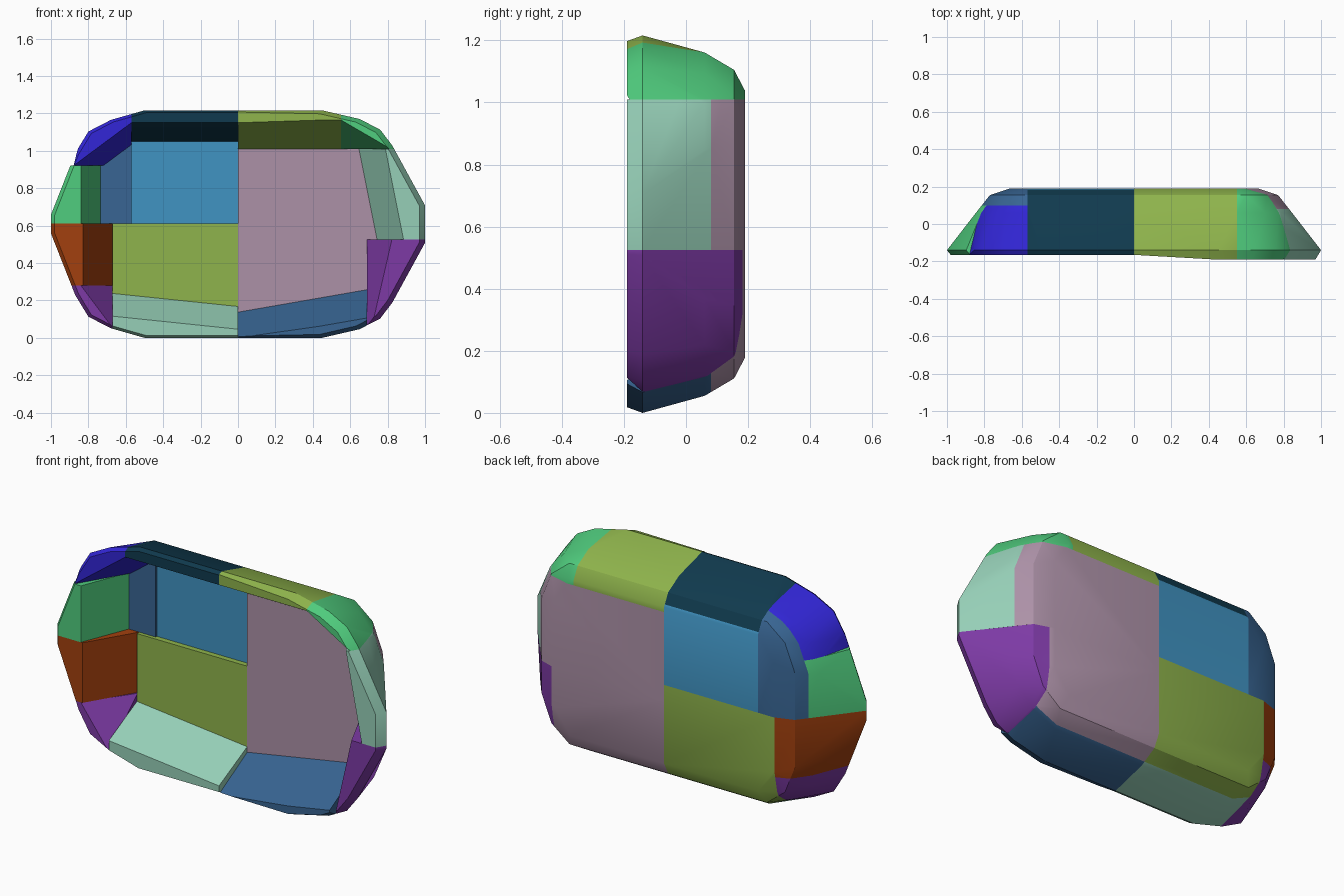
import bpy, bmesh, math
from mathutils import Vector

cube = bpy.data.objects.get("Cube")
if cube:
    bpy.data.objects.remove(cube, do_unlink=True)

MID_Z = .608                        # height of the shell's centre line
RIM_Y, WALL_DEPTH = -.165, .25      # where the inner walls start and how deep they run
CAVITY = Vector((0, -.12, MID_Z))   # a point inside the hollow


def material(name, red, green, blue):
    lin = [((c / 255 + .055) / 1.055) ** 2.4 for c in (red, green, blue)]
    m = bpy.data.materials.new(name)
    m.use_nodes = True
    m.diffuse_color = (*lin, 1)
    m.node_tree.nodes["Principled BSDF"].inputs["Base Color"].default_value = (*lin, 1)
    return m


mint = material("mint", 150, 207, 183)
purple = material("purple", 125, 58, 165)
mauve = material("mauve", 172, 145, 167)
olive = material("olive", 143, 180, 76)
dark_teal = material("dark_teal", 16, 58, 78)
sky_blue = material("sky_blue", 64, 147, 194)
slate_blue = material("slate_blue", 56, 101, 147)
indigo = material("indigo", 50, 38, 215)
green = material("green", 80, 205, 126)
rust = material("rust", 162, 64, 14)


def ring(y, corner, scale=1):
    """Half outline at depth y: a corner curve mirrored above and below the centre line."""
    curve = [(0, corner[0][1])] + corner
    return [Vector((x * scale, y, MID_Z + s * h * scale)) for x, h in curve for s in (-1, 1)]


# Convex outer form of each half, as corner curves (x, height from the centre line)
shared = ring(.06, [(.55, .553), (.7, .487), (.785, .39), (.845, .24)])
shared += ring(.155, [(.6, .497), (.71, .41), (.77, .26)])
shared += ring(.19, [(.57, .43), (.665, .3)])
rim_left = [(.45, .608), (.65, .562), (.76, .505), (.825, .42), (1, .1)]
rim_right = [(.5, .608), (.68, .557), (.8, .495), (.87, .38), (1, .05)]
left_half = shared + ring(-.14, rim_left) + ring(RIM_Y, rim_left, .985)
left_half += [p for p in ring(-.19, rim_left, .97) if p.x > .2]
right_half = shared + ring(-.14, rim_right) + ring(RIM_Y, rim_right, .98)
right_half = [Vector((-p.x, p.y, p.z)) for p in right_half]


def hull(points):
    bm = bmesh.new()
    for p in points:
        bm.verts.new(p)
    bmesh.ops.remove_doubles(bm, verts=bm.verts[:], dist=.0005)
    bmesh.ops.convex_hull(bm, input=bm.verts[:])
    loose = [v for v in bm.verts if not v.link_faces]
    bmesh.ops.delete(bm, geom=loose, context="VERTS")
    return bm


def cut(bm, co, no):
    """Remove what lies on the normal side of the plane and close the solid."""
    bmesh.ops.bisect_plane(bm, geom=bm.verts[:] + bm.edges[:] + bm.faces[:], dist=1e-5,
                           plane_co=co, plane_no=no, clear_outer=True)
    points = [v.co.copy() for v in bm.verts]
    bm.free()
    return hull(points)


def wall_cut(bm, axis, rim, back, tilt, keep_outside):
    """Cut by a sloping wall: its position on the axis goes from rim to back with depth,
    and changes by tilt along the other upright axis."""
    other = 2 - axis
    no, co = Vector((0, -(back - rim) / WALL_DEPTH, 0)), Vector((0, RIM_Y, 0))
    no[axis], no[other], co[axis] = 1, -tilt, rim
    if (no.dot(CAVITY - co) > 0) != keep_outside:
        no.negate()
    return cut(bm, co, no.normalized())


def panel(name, colour, half, x=(), y=(), z=(), inner=None, trim=None):
    """One panel: half shell limited by axis ranges, an inner wall and an outer trim."""
    bm = hull(half)
    for axis, limits in enumerate((x, y, z)):
        for limit, sign in zip(limits, (-1, 1)):
            if limit is not None:
                no = Vector((0, 0, 0))
                no[axis] = sign
                bm = cut(bm, no * limit * sign, no)
    if inner:
        bm = wall_cut(bm, *inner, True)
    if trim:
        bm = wall_cut(bm, *trim, False)
    bmesh.ops.dissolve_limit(bm, angle_limit=.01, verts=bm.verts[:], edges=bm.edges[:])
    bmesh.ops.recalc_face_normals(bm, faces=bm.faces[:])
    mesh = bpy.data.meshes.new(name)
    bm.to_mesh(mesh)
    bm.free()
    mesh.materials.append(colour)
    ob = bpy.data.objects.new(name, mesh)
    bpy.context.collection.objects.link(ob)
    # Soft rounding with crisp seams
    for selected in bpy.context.selected_objects:
        selected.select_set(False)
    ob.select_set(True)
    bpy.context.view_layer.objects.active = ob
    bpy.ops.object.shade_smooth_by_angle(angle=math.radians(28))


X, Z = 0, 2

# Model's left half
panel("left_back_upper", mauve, left_half, y=(.08,), z=(.525, 1.01))
panel("left_back_lower", mauve, left_half, x=(None, .69), y=(.08,), z=(None, .525))
panel("left_top", olive, left_half, x=(None, .55), z=(1.01,), inner=(Z, 1.15, 1.01, 0))
panel("left_top_corner", green, left_half, x=(.55,), z=(1.01,), inner=(Z, 1.47, 1.33, -.58))
panel("left_side", mint, left_half, y=(None, .08), z=(.525, 1.01), inner=(X, .977, .846, -.2))
panel("left_bottom_corner", purple, left_half, x=(.69,), z=(None, .525),
      inner=(X, .69, .57, .23))
panel("left_bottom", slate_blue, left_half, x=(None, .69), y=(None, .08),
      inner=(Z, 0, .14, .174))

# Model's right half
panel("right_top", dark_teal, right_half, x=(-.57,), z=(1.05,), inner=(Z, 1.15, 1.05, 0))
panel("right_top_corner", indigo, right_half, x=(None, -.57), y=(None, .1), z=(.92,),
      inner=(Z, 1.573, 1.462, .742), trim=(X, -1.064, -1.004, .2))
panel("right_back_upper", sky_blue, right_half, x=(-.57,), y=(.11,), z=(.61, 1.05))
panel("right_back_corner", slate_blue, right_half, x=(None, -.57), y=(.1,), z=(.61,))
panel("right_side_upper", green, right_half, y=(None, .1), z=(.61, .92),
      inner=(X, -.84, -.74, 0))
panel("right_side_lower", rust, right_half, x=(None, -.67), z=(.28, .61),
      inner=(X, -.83, -.68, 0))
panel("right_bottom_corner", purple, right_half, x=(None, -.67), z=(None, .28),
      inner=(X, -.63, -.46, -.75))
panel("right_back_lower", olive, right_half, x=(-.67,), y=(.08,), z=(None, .61))
panel("right_bottom", mint, right_half, x=(-.67,), y=(None, .08), inner=(Z, .046, .17, -.104))
